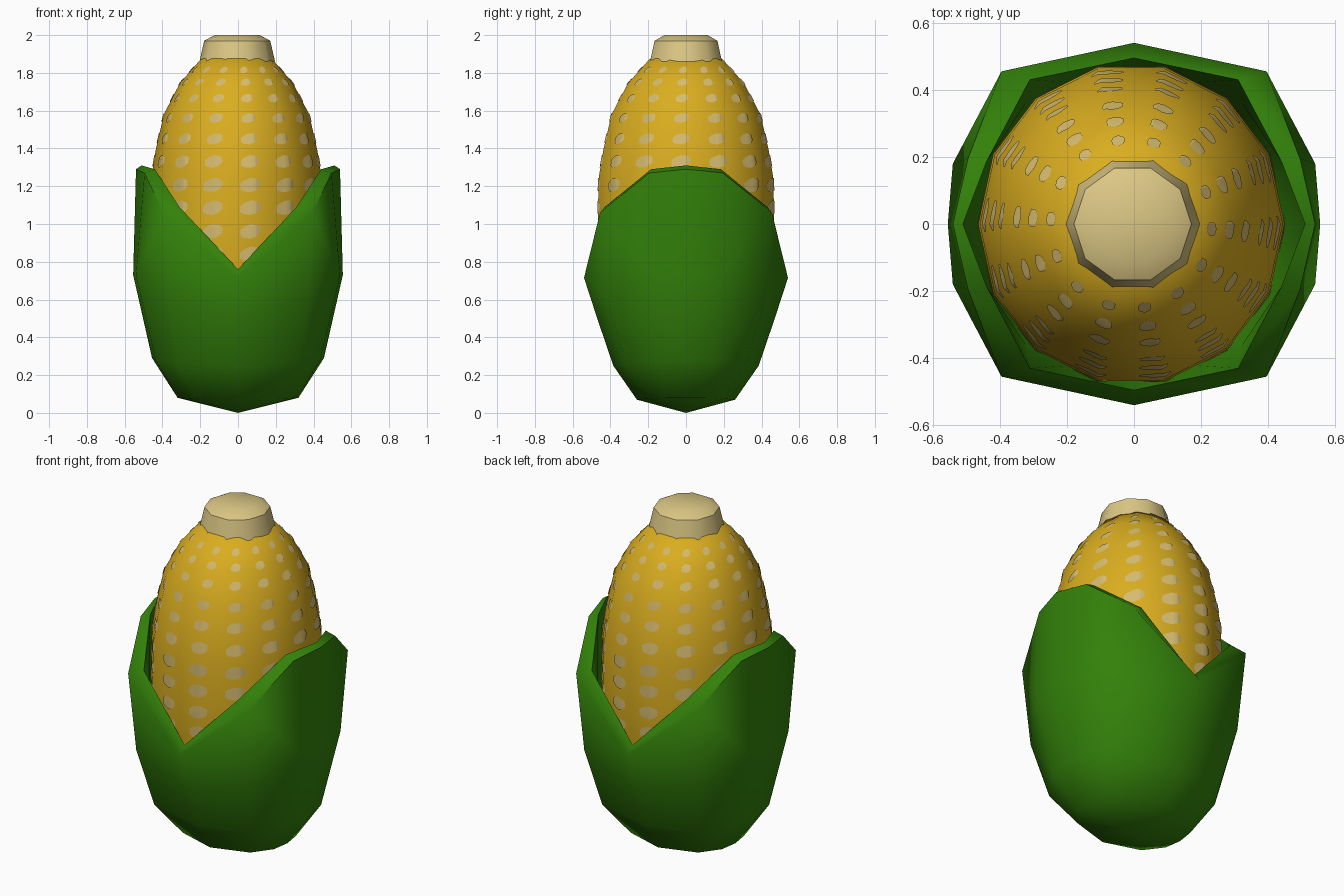
import bpy, bmesh, math

if "Cube" in bpy.data.objects:
    bpy.data.objects.remove(bpy.data.objects["Cube"])


def material(name, rgb):
    m = bpy.data.materials.new(name)
    m.diffuse_color = (*rgb, 1)
    m.use_nodes = True
    m.node_tree.nodes["Principled BSDF"].inputs["Base Color"].default_value = m.diffuse_color
    return m


GOLD = material("kernel gold", (0.70, 0.42, 0.014))
PALE = material("kernel highlight", (0.67, 0.50, 0.16))
CREAM = material("cob cream", (0.71, 0.57, 0.23))
GREEN = material("husk green", (0.033, 0.22, 0.003))


def finish(bm, name, mat, angle=None):
    if angle:
        bmesh.ops.remove_doubles(bm, verts=bm.verts, dist=0.0005)
        bmesh.ops.recalc_face_normals(bm, faces=bm.faces)
    for f in bm.faces:
        f.smooth = True
    if angle:
        for e in bm.edges:
            e.smooth = e.calc_face_angle(0) < math.radians(angle)
    me = bpy.data.meshes.new(name)
    bm.to_mesh(me)
    bm.free()
    me.materials.append(mat)
    ob = bpy.data.objects.new(name, me)
    bpy.context.collection.objects.link(ob)
    return ob


def lathe(name, mat, profile, sides, cx, sy, angle):
    bm = bmesh.new()
    rings = []
    for r, z in profile:
        rings.append([bm.verts.new((cx + r * math.cos(2 * math.pi * i / sides),
                                    sy * r * math.sin(2 * math.pi * i / sides), z))
                      for i in range(sides)])
    for a, b in zip(rings, rings[1:]):
        for i in range(sides):
            j = (i + 1) % sides
            bm.faces.new((a[i], a[j], b[j], b[i]))
    bm.faces.new(rings[0][::-1])
    bm.faces.new(rings[-1])
    return finish(bm, name, mat, angle)


# cob body
SIDES, CX, SY = 14, -0.008, 1.05
STEP = 2 * math.pi / SIDES
COB = [(0.15, 0.08), (0.30, 0.2), (0.39, 0.42), (0.445, 0.7), (0.457, 0.95),
       (0.452, 1.24), (0.428, 1.39), (0.385, 1.58), (0.30, 1.745), (0.187, 1.875)]
lathe("cob", GOLD, COB, SIDES, CX, SY, 50)

# cream tip of the cob
lathe("cob_tip", CREAM, [(0.2, 1.86), (0.175, 1.97), (0.12, 2.0)], 10, -0.004, 1, 38)


def cob_point(a, z, lift=0.0035):
    """Point just above the faceted cob surface at angle a and height z."""
    for (r0, z0), (r1, z1) in zip(COB, COB[1:]):
        if z0 <= z <= z1:
            r = r0 + (r1 - r0) * (z - z0) / (z1 - z0)
            break
    local = a % STEP - STEP / 2
    r = r * math.cos(STEP / 2) / math.cos(local) + lift
    return (CX + r * math.cos(a), SY * r * math.sin(a), z + lift * 0.3)


# pale highlight on each kernel, thin strips folded over the cob's edges
bm = bmesh.new()
ROWS = [0.84, 0.96, 1.085, 1.205, 1.33, 1.45, 1.56, 1.665, 1.75, 1.815]
SHIFT = -0.06
for z in ROWS:
    k = 1 - 0.55 * max(0, (z - 1.2) / 0.62)
    half_w, half_h = 0.12 * (0.4 + 0.6 * k), 0.038 * k
    for c in range(SIDES):
        fold = -SHIFT / half_w
        us = sorted([-1, -0.65, 0, 0.65, 1] + ([fold] if fold < 0.97 and abs(fold - 0.65) > 0.01 else []))
        prev = None
        for u in us:
            h = half_h * max(0.4, math.sqrt(1 - u * u))
            a = STEP * c + SHIFT + u * half_w
            zc = z + 0.008 * k * u
            cur = [bm.verts.new(cob_point(a, zc + s * h)) for s in (-1, 0, 1)]
            if prev:
                for i in (0, 1):
                    bm.faces.new((prev[i], cur[i], cur[i + 1], prev[i + 1]))
            prev = cur
finish(bm, "kernel_highlights", PALE)

# husk: quarter columns from the leaf's middle to the notch, bottom to rim
OUTER = [
    [(0.32, 0, 0.08), (0.455, 0, 0.29), (0.555, 0, 0.73), (0.54, 0, 1.29)],
    [(0.305, 0.10, 0.08), (0.435, 0.15, 0.28), (0.54, 0.18, 0.73), (0.495, 0.195, 1.27)],
    [(0.22, 0.2, 0.075), (0.32, 0.32, 0.26), (0.37, 0.415, 0.60), (0.395, 0.455, 1.06)],
    [(0, 0.26, 0.07), (0, 0.385, 0.25), (0, 0.47, 0.5), (0, 0.54, 0.715)],
]
RIM = [(0.51, 0, 1.31), (0.44, 0.185, 1.29), (0.31, 0.43, 1.09), (0, 0.495, 0.76)]
bm = bmesh.new()
columns = []
for col, rim in zip(OUTER, RIM):
    inside = [(x * 0.87, y * 0.87, z + 0.02) for x, y, z in reversed(col[:3])]
    columns.append([(0, 0, 0)] + col + [rim] + inside + [(0, 0, 0.05)])
for sx in (1, -1):
    for sy in (1, -1):
        grid = [[bm.verts.new((sx * x, sy * y, z)) for x, y, z in c] for c in columns]
        for a, b in zip(grid, grid[1:]):
            for i in range(len(a) - 1):
                bm.faces.new((a[i], b[i], b[i + 1], a[i + 1]))
finish(bm, "husk", GREEN, 52)
